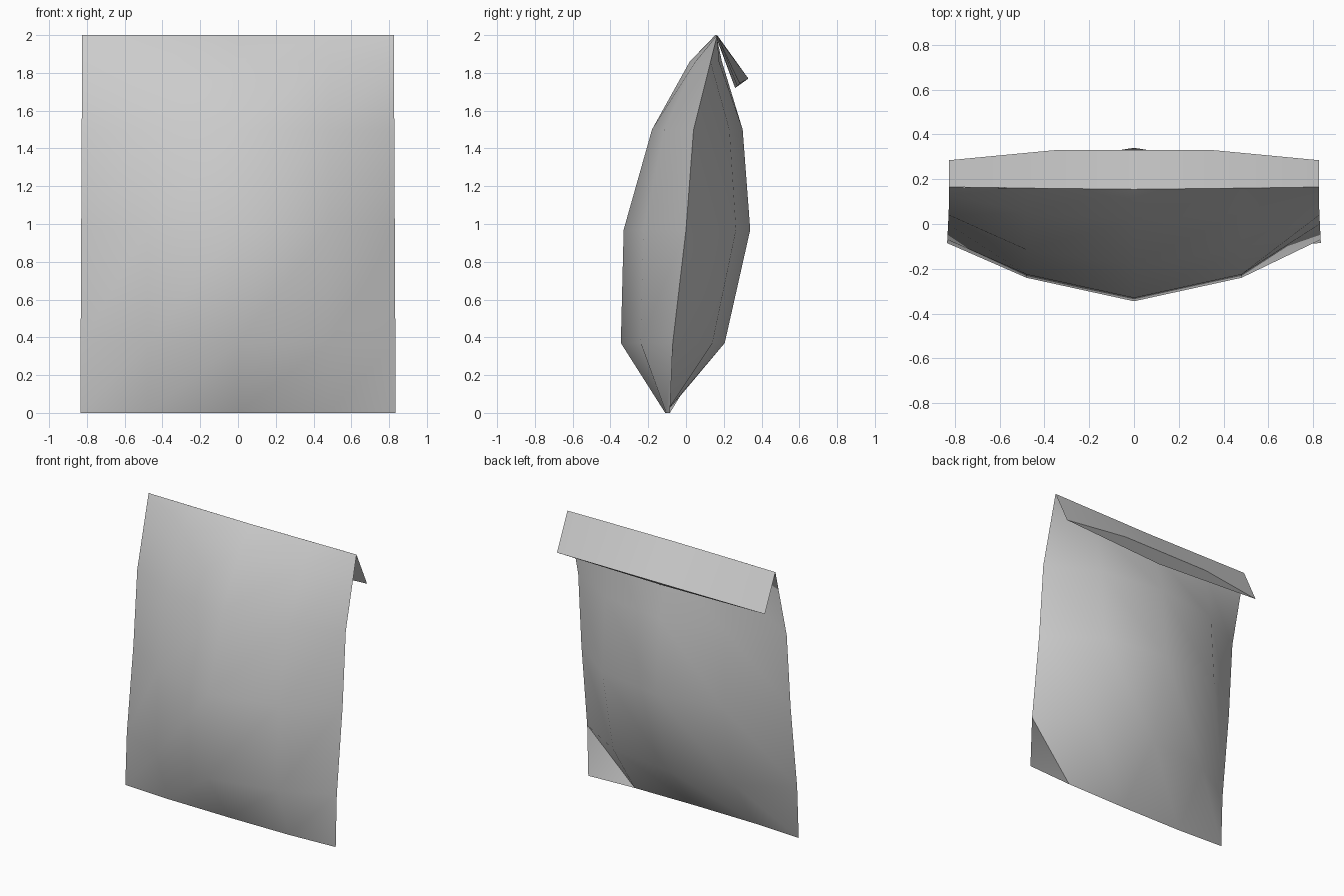
import bpy
import bmesh
import math

cube = bpy.data.objects.get("Cube")
if cube:
    bpy.data.objects.remove(cube)

grey = bpy.data.materials.new("plain grey")
grey.use_nodes = True
grey.diffuse_color = (0.6, 0.6, 0.6, 1)
grey.node_tree.nodes["Principled BSDF"].inputs["Base Color"].default_value = (0.6, 0.6, 0.6, 1)

HALF = 0.83


def add_sheet(bm, rows):
    """Skin a grid of points, row by row."""
    grid = [[bm.verts.new(p) for p in row] for row in rows]
    for low, high in zip(grid, grid[1:]):
        for i in range(len(low) - 1):
            bm.faces.new((low[i], low[i + 1], high[i + 1], high[i]))


def finish(name, bm):
    bmesh.ops.remove_doubles(bm, verts=bm.verts, dist=0.001)
    bmesh.ops.dissolve_degenerate(bm, edges=bm.edges, dist=0.0005)
    bmesh.ops.recalc_face_normals(bm, faces=bm.faces)
    mesh = bpy.data.meshes.new(name)
    bm.to_mesh(mesh)
    bm.free()
    mesh.materials.append(grey)
    obj = bpy.data.objects.new(name, mesh)
    bpy.context.collection.objects.link(obj)
    bpy.ops.object.select_all(action="DESELECT")
    obj.select_set(True)
    bpy.context.view_layer.objects.active = obj
    bpy.ops.object.shade_smooth_by_angle(angle=math.radians(45))


def mirrored_row(z, seam, inner, centre):
    half = HALF + 0.005 - 0.005 * z
    return [(-half, seam, z), (-0.48, inner, z), (0, centre, z),
            (0.48, inner, z), (half, seam, z)]


# Stuffed pouch: height, seam, then inner and centre depth for front and back
sections = [
    (0.00, -0.085, -0.105, -0.11, -0.105, -0.11),
    (0.37, -0.07, -0.24, -0.345, 0.14, 0.205),
    (0.97, 0.00, -0.225, -0.33, 0.265, 0.34),
    (1.50, 0.04, -0.115, -0.18, 0.23, 0.30),
    (1.86, 0.13, 0.05, 0.02, 0.175, 0.19),
    (2.00, 0.165, 0.16, 0.155, 0.16, 0.155),
]
bm = bmesh.new()
add_sheet(bm, [mirrored_row(z, s, fi, fc) for z, s, fi, fc, bi, bc in sections])
add_sheet(bm, [mirrored_row(z, s, bi, bc) for z, s, fi, fc, bi, bc in sections])
finish("pouch_body", bm)

# Folded flap: outer layer, inner layer and the strip closing the lower edge
columns = (-0.825, -0.35, 0, 0.35, 0.825)
top = [(x, 0.155 + 0.012 * abs(x), 2.0) for x in columns]
outer = [(x, 0.285 if abs(x) > 0.5 else 0.33, 1.745 if abs(x) > 0.5 else 1.77) for x in columns]
inner = [(x, 0.26 + 0.03 * abs(x), 1.72 + 0.03 * abs(x)) for x in columns]
bm = bmesh.new()
add_sheet(bm, [top, outer, inner, top])
finish("folded_flap", bm)
